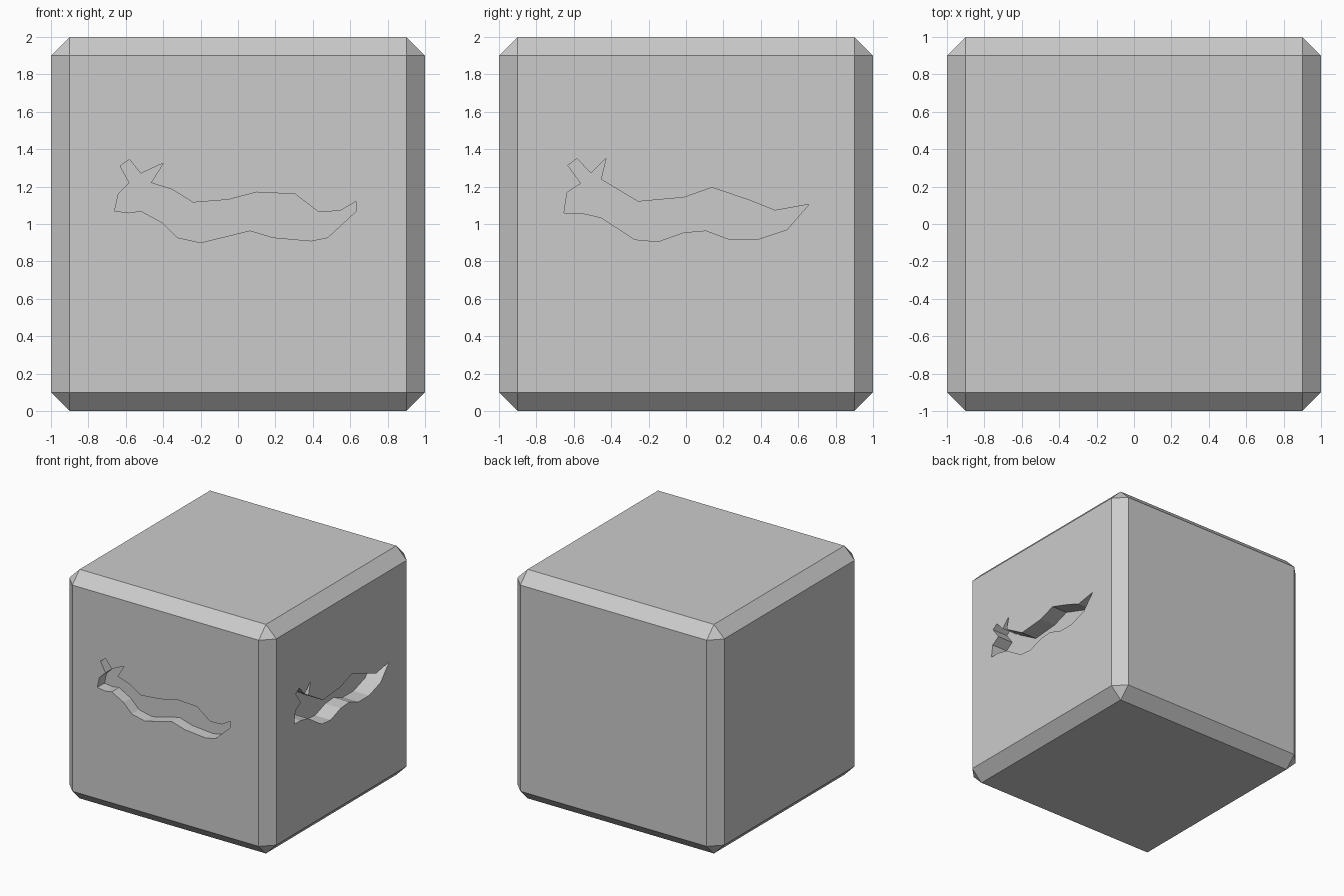
import bpy, bmesh
from mathutils import Vector

if "Cube" in bpy.data.objects:
    bpy.data.objects.remove(bpy.data.objects["Cube"])

# Animal outlines as (horizontal, z), shared by the carved pockets
FRONT_OUTLINE = [
    (-.66, 1.07), (-.64, 1.16), (-.58, 1.22), (-.63, 1.31), (-.58, 1.345), (-.52, 1.27),
    (-.40, 1.325), (-.465, 1.22), (-.353, 1.185), (-.24, 1.115), (-.053, 1.13), (.10, 1.17),
    (.305, 1.16), (.43, 1.065), (.545, 1.07), (.63, 1.12), (.63, 1.067), (.48, .928),
    (.39, .91), (.187, .928), (.064, .965), (-.20, .90), (-.326, .928), (-.406, 1.008),
    (-.52, 1.07), (-.583, 1.06)]
SIDE_OUTLINE = [
    (-.652, 1.06), (-.636, 1.169), (-.561, 1.217), (-.631, 1.313), (-.583, 1.35), (-.508, 1.27),
    (-.428, 1.35), (-.455, 1.239), (-.257, 1.12), (-.011, 1.142), (.139, 1.195), (.342, 1.126),
    (.476, 1.072), (.658, 1.105), (.54, .97), (.38, .917), (.235, .917), (.107, .965),
    (-.011, .955), (-.15, .906), (-.273, .917), (-.455, 1.035), (-.567, 1.06)]


def link(name, bm):
    mesh = bpy.data.meshes.new(name)
    bmesh.ops.recalc_face_normals(bm, faces=bm.faces)
    bm.to_mesh(mesh)
    bm.free()
    obj = bpy.data.objects.new(name, mesh)
    bpy.context.collection.objects.link(obj)
    return obj


def pocket_cutter(name, outline, place, depth):
    """Extrude an outline from just outside a block face down to a depth."""
    bm = bmesh.new()
    face = bm.faces.new([bm.verts.new(place(u, z, 1.1)) for u, z in outline])
    ext = bmesh.ops.extrude_face_region(bm, geom=[face])
    inward = Vector(place(0, 0, 1 - depth)) - Vector(place(0, 0, 1.1))
    verts = [g for g in ext["geom"] if isinstance(g, bmesh.types.BMVert)]
    bmesh.ops.translate(bm, verts=verts, vec=inward)
    obj = link(name, bm)
    obj.hide_render = True
    obj.display_type = 'WIRE'
    return obj


# Chamfered block
bm = bmesh.new()
bmesh.ops.create_cube(bm, size=2)
bmesh.ops.translate(bm, verts=bm.verts, vec=(0, 0, 1))
bmesh.ops.bevel(bm, geom=bm.edges[:], offset=0.1, segments=1, affect='EDGES')
block = link("carved_block", bm)

# Carved pockets on the front and right faces
cutters = [
    pocket_cutter("front_animal_cutter", FRONT_OUTLINE, lambda u, z, d: (u, -d, z), 0.10),
    pocket_cutter("side_animal_cutter", SIDE_OUTLINE, lambda u, z, d: (d, u, z), 0.15)]
for cutter in cutters:
    mod = block.modifiers.new(cutter.name, 'BOOLEAN')
    mod.operation = 'DIFFERENCE'
    mod.solver = 'EXACT'
    mod.object = cutter
